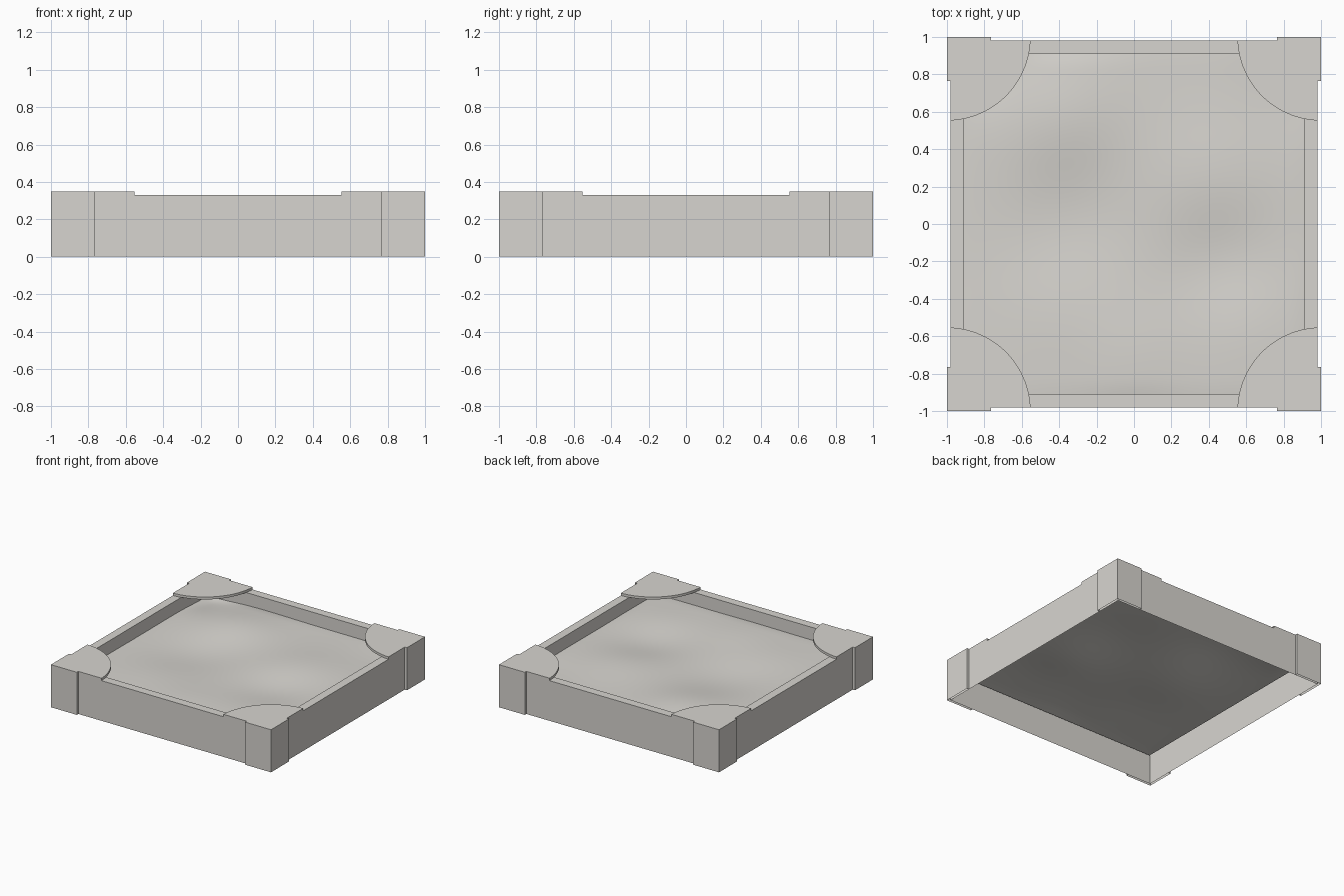
import bpy, bmesh, math

if "Cube" in bpy.data.objects:
    bpy.data.objects.remove(bpy.data.objects["Cube"])

OUT, FACE, INNER = 1.0, 0.98, 0.91      # corner face, wall face, inner wall face
TOP, RIM = 0.35, 0.33                   # corner cap top, wall top
EDGE, BASE = 0.95, 0.222                # ground half-width and border height

stone = bpy.data.materials.new("warm_stone")
stone.diffuse_color = (.685, .667, .63, 1)
stone.use_nodes = True
stone.node_tree.nodes["Principled BSDF"].inputs["Base Color"].default_value = stone.diffuse_color


def height(x, y):
    """Gently uneven ground, level at its border inside the walls."""
    bumps = [(-.38, .58, .32, .032), (-.38, .0, .34, -.022), (.42, .24, .34, .02),
             (.45, -.20, .30, -.024), (.60, -.55, .34, .012), (-.45, -.5, .34, .010),
             (.0, -.72, .28, .012), (-.85, .85, .22, -.025), (.85, .7, .28, -.01)]
    h = .003 + sum(a * math.exp(-((x - cx) ** 2 + (y - cy) ** 2) / (2 * (r * .7) ** 2))
                   for cx, cy, r, a in bumps)
    edge = EDGE - max(abs(x), abs(y))
    t = min(1, max(0, edge / 0.12))
    return BASE + h * t * (2 - t)


def add_object(name, bm):
    bmesh.ops.remove_doubles(bm, verts=bm.verts, dist=1e-5)
    bmesh.ops.recalc_face_normals(bm, faces=bm.faces)
    mesh = bpy.data.meshes.new(name)
    bm.to_mesh(mesh)
    bm.free()
    mesh.materials.append(stone)
    ob = bpy.data.objects.new(name, mesh)
    bpy.context.collection.objects.link(ob)
    return ob


def spin(x, y, k):
    for _ in range(k):
        x, y = -y, x
    return x, y


# Ground surface, open underneath
bm = bmesh.new()
bmesh.ops.create_grid(bm, x_segments=76, y_segments=76, size=EDGE)
for v in bm.verts:
    v.co.z = height(v.co.x, v.co.y)
ground = add_object("ground_surface", bm)
for p in ground.data.polygons:
    p.use_smooth = True
if ground.data.polygons[0].normal.z < 0:
    ground.data.flip_normals()

# Four walls: outer face, flat rim, and inner face meeting the ground
for k, side in enumerate(("front", "right", "back", "left")):
    bm = bmesh.new()

    def vert(x, y, z):
        return bm.verts.new((*spin(x, y, k), z))

    a = [vert(s * FACE, -FACE, z) for s, z in ((-1, 0), (1, 0), (1, RIM), (-1, RIM))]
    bm.faces.new(a)
    N = 76
    xs = [-INNER + 2 * INNER * i / N for i in range(N + 1)]
    top = [vert(x, -INNER, RIM) for x in xs]
    low = [vert(x, -INNER, height(*spin(x, -INNER, k))) for x in xs]
    bm.faces.new([a[3], a[2]] + top[::-1])
    for i in range(N):
        bm.faces.new((top[i + 1], top[i], low[i], low[i + 1]))
    wall = add_object(side + "_wall", bm)
    # The rim must face up
    if max(wall.data.polygons, key=lambda p: abs(p.normal.z)).normal.z < 0:
        wall.data.flip_normals()

# Four corners: rounded cap plate over a full-height, open-bottomed post skin
LEG, R, SEG = 0.765, 0.447, 24
t0 = math.asin((OUT - FACE) / R)
arc = []
for i in range(SEG + 1):
    t = t0 + (math.pi / 2 - 2 * t0) * i / SEG
    arc.append((OUT - R * math.sin(t), OUT - R * math.cos(t)))
skin = [(LEG, FACE), (LEG, OUT), (OUT, OUT), (OUT, LEG), (FACE, LEG)]
for k, spot in enumerate(("back_right", "back_left", "front_left", "front_right")):
    # Cap plate
    bm = bmesh.new()
    f = bm.faces.new([bm.verts.new((*spin(x, y, k), RIM)) for x, y in skin + arc])
    r = bmesh.ops.extrude_face_region(bm, geom=[f], use_keep_orig=True)
    for e in r["geom"]:
        if isinstance(e, bmesh.types.BMVert):
            e.co.z = TOP
    add_object(spot + "_corner_cap", bm)
    # Post skin
    bm = bmesh.new()
    rows = [[bm.verts.new((*spin(x, y, k), z)) for x, y in skin] for z in (0, RIM)]
    for i in range(4):
        bm.faces.new((rows[0][i + 1], rows[0][i], rows[1][i], rows[1][i + 1]))
    post = add_object(spot + "_corner_post", bm)
    if any(p.normal.dot(p.center.normalized()) < -.3 for p in post.data.polygons):
        post.data.flip_normals()
